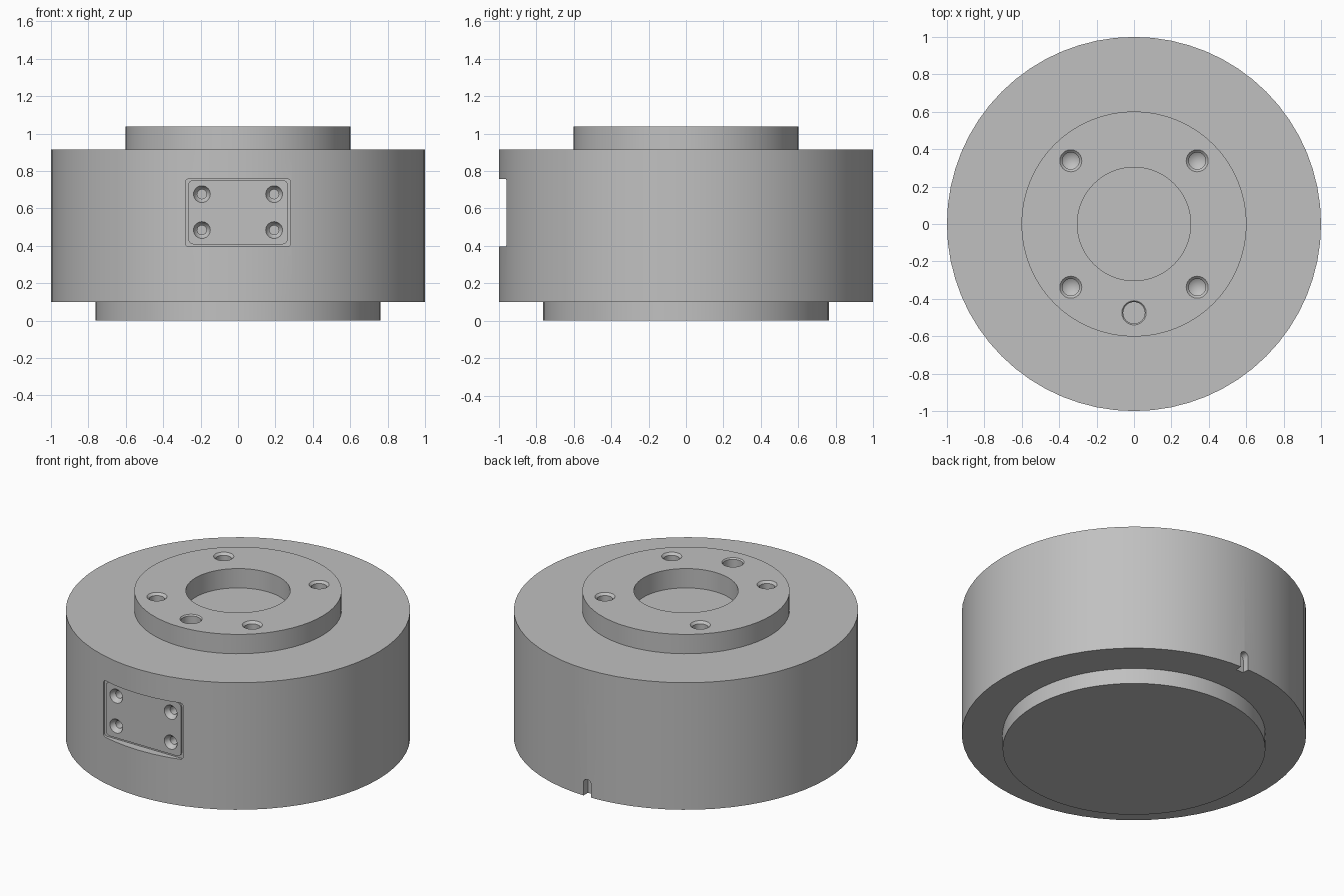
import bpy, bmesh, math
from mathutils import Matrix, Vector

cube = bpy.data.objects.get("Cube")
if cube:
    bpy.data.objects.remove(cube, do_unlink=True)

grey = bpy.data.materials.new("plain grey")
grey.use_nodes = True
GREY = (0.53, 0.53, 0.53, 1)
grey.diffuse_color = GREY
grey.node_tree.nodes["Principled BSDF"].inputs["Base Color"].default_value = GREY


def make_object(name, bm):
    bmesh.ops.recalc_face_normals(bm, faces=bm.faces)
    mesh = bpy.data.meshes.new(name)
    bm.to_mesh(mesh)
    bm.free()
    mesh.materials.append(grey)
    obj = bpy.data.objects.new(name, mesh)
    bpy.context.collection.objects.link(obj)
    return obj


def lathe(name, profile, steps, matrix=Matrix()):
    """Spin an (r, z) profile that starts and ends on the axis."""
    bm = bmesh.new()
    verts = [bm.verts.new((r, 0, z)) for r, z in profile]
    edges = [bm.edges.new(pair) for pair in zip(verts, verts[1:])]
    bmesh.ops.spin(bm, geom=verts + edges, cent=(0, 0, 0), axis=(0, 0, 1),
                   angle=math.tau, steps=steps, use_duplicate=False)
    bmesh.ops.remove_doubles(bm, verts=bm.verts, dist=1e-4)
    # merge the flat discs at the axis and the other coplanar wedges
    bmesh.ops.dissolve_limit(bm, angle_limit=0.002, verts=bm.verts, edges=bm.edges)
    bm.transform(matrix)
    return make_object(name, bm)


def rounded_box(name, low, high, radius):
    """Box with its four edges along y rounded."""
    low, high = Vector(low), Vector(high)
    bm = bmesh.new()
    bmesh.ops.create_cube(bm, size=1)
    bm.transform(Matrix.Translation((low + high) / 2) @ Matrix.Diagonal((*(high - low), 1)))
    along_y = [e for e in bm.edges
               if abs(e.verts[0].co.y - e.verts[1].co.y) > 1e-5]
    bmesh.ops.bevel(bm, geom=along_y, offset=radius, segments=5, profile=0.5,
                    affect='EDGES', clamp_overlap=True)
    return make_object(name, bm)


def cut(target, cutters):
    bpy.context.view_layer.objects.active = target
    for cutter in cutters:
        mod = target.modifiers.new("cut", 'BOOLEAN')
        mod.operation, mod.solver, mod.object = 'DIFFERENCE', 'EXACT', cutter
        bpy.ops.object.modifier_apply(modifier=mod.name)


BASE, SHOULDER, TOP = 0.10, 0.914, 1.038

# Turned housing: base spigot, drum, raised flange and shallow centre bore
housing = lathe("housing", [
    (0, 0), (0.763, 0), (0.763, BASE), (1, BASE), (1, SHOULDER), (0.602, SHOULDER),
    (0.602, TOP), (0.303, TOP), (0.303, SHOULDER), (0, SHOULDER)], 64)

# Drilled bolt holes with chamfered mouths and conical bottoms
bolt_profile = [(0, -0.16), (0.045, -0.13), (0.045, -0.014), (0.059, 0), (0.059, 0.05), (0, 0.05)]
cutters = [lathe("bolt_hole_cutter", bolt_profile, 24, Matrix.Translation((x, y, TOP)))
           for x in (-0.338, 0.338) for y in (-0.338, 0.338)]

# Flat-bottomed dowel hole at the front of the flange
dowel_profile = [(0, -0.10), (0.058, -0.10), (0.058, -0.008), (0.065, 0), (0.065, 0.05), (0, 0.05)]
cutters.append(lathe("dowel_hole_cutter", dowel_profile, 24,
                     Matrix.Translation((0, -0.475, TOP))))

# Round-topped notch at the back of the lower rim
cutters.append(rounded_box("notch_cutter", (-0.027, 0.955, 0.0),
                           (0.027, 1.1, 0.21), 0.0265))

# Front pocket
cutters.append(rounded_box("pocket_cutter", (-0.282, -1.2, 0.396),
                           (0.282, -0.948, 0.757), 0.018))

# Countersunk screw holes through the plate
FACE = -0.957
screw_profile = [(0, -0.09), (0.025, -0.09), (0.025, -0.03), (0.034, -0.022),
                 (0.045, 0), (0.045, 0.03), (0, 0.03)]
screw_cutters = [
    lathe("screw_hole_cutter", screw_profile, 24,
          Matrix.Translation((x, FACE, z)) @ Matrix.Rotation(math.pi / 2, 4, 'X'))
    for x in (-0.193, 0.193) for z in (0.484, 0.676)]

# Cover plate seated in the pocket
plate = rounded_box("cover_plate", (-0.266, FACE, 0.408), (0.266, -0.93, 0.752), 0.028)

cut(housing, cutters + screw_cutters)
cut(plate, screw_cutters)
for cutter in cutters + screw_cutters:
    bpy.data.objects.remove(cutter, do_unlink=True)

# Smooth round walls, keep machined edges sharp
for part in (housing, plate):
    bpy.ops.object.select_all(action='DESELECT')
    part.select_set(True)
    bpy.context.view_layer.objects.active = part
    bpy.ops.object.shade_smooth_by_angle(angle=math.radians(30))
